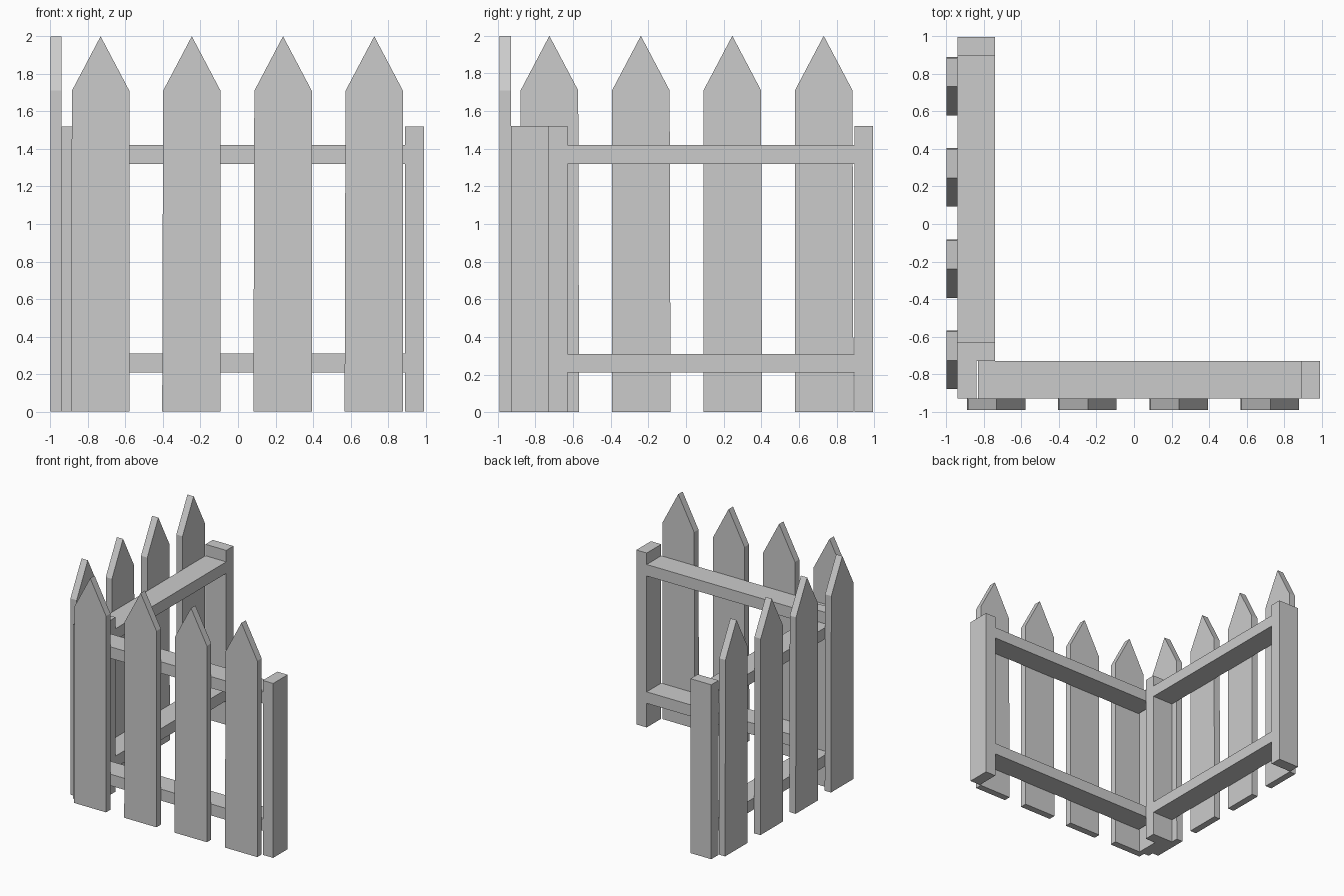
import bpy
import bmesh
from mathutils import Vector

if "Cube" in bpy.data.objects:
    bpy.data.objects.remove(bpy.data.objects["Cube"], do_unlink=True)

# Single pale grey finish
grey = bpy.data.materials.new("pale_grey")
grey.use_nodes = True
colour = (0.6, 0.6, 0.6, 1)
grey.diffuse_color = colour
grey.node_tree.nodes["Principled BSDF"].inputs["Base Color"].default_value = colour


def prism(name, outline, depth):
    """Extrude a flat outline along the depth vector."""
    bm = bmesh.new()
    face = bm.faces.new([bm.verts.new(p) for p in outline])
    new = bmesh.ops.extrude_face_region(bm, geom=[face])["geom"]
    moved = [v for v in new if isinstance(v, bmesh.types.BMVert)]
    bmesh.ops.translate(bm, verts=moved, vec=Vector(depth))
    bmesh.ops.recalc_face_normals(bm, faces=bm.faces)
    mesh = bpy.data.meshes.new(name)
    bm.to_mesh(mesh)
    bm.free()
    mesh.materials.append(grey)
    obj = bpy.data.objects.new(name, mesh)
    bpy.context.collection.objects.link(obj)
    return obj


def box(name, x, y, z):
    outline = [(x[0], y[0], z[0]), (x[1], y[0], z[0]),
               (x[1], y[1], z[0]), (x[0], y[1], z[0])]
    return prism(name, outline, (0, 0, z[1] - z[0]))


def picket_profile(centre):
    """Pointed board, very slightly wider at the foot."""
    foot, shoulder = 0.158, 0.153
    return [(centre - foot, 0), (centre + shoulder, 0),
            (centre + shoulder, 1.71), (centre, 2), (centre - shoulder, 1.71)]


POST_Z = (0, 1.52)
RAIL_Z = {"lower": (0.21, 0.31), "upper": (1.32, 1.42)}
FRONT_Y = (-0.93, -0.73)
SIDE_X = (-0.94, -0.74)

# Posts
box("front_end_post", (0.89, 0.99), FRONT_Y, POST_Z)
box("front_corner_post", (-0.94, -0.84), FRONT_Y, POST_Z)
box("side_corner_post", SIDE_X, (-0.73, -0.63), POST_Z)
box("side_end_post", SIDE_X, (0.895, 0.995), POST_Z)

# Rails
for level, z in RAIL_Z.items():
    box("front_" + level + "_rail", (-0.83, 0.89), FRONT_Y, z)
    box("side_" + level + "_rail", SIDE_X, (-0.63, 0.895), z)

# Pointed pickets on the outer face of both panels
for i in range(4):
    c = -0.732 + i * 0.486
    prism("front_picket", [(u, -0.99, z) for u, z in picket_profile(c)], (0, 0.06, 0))
    prism("side_picket", [(-1, -u, z) for u, z in picket_profile(c)], (0.06, 0, 0))
